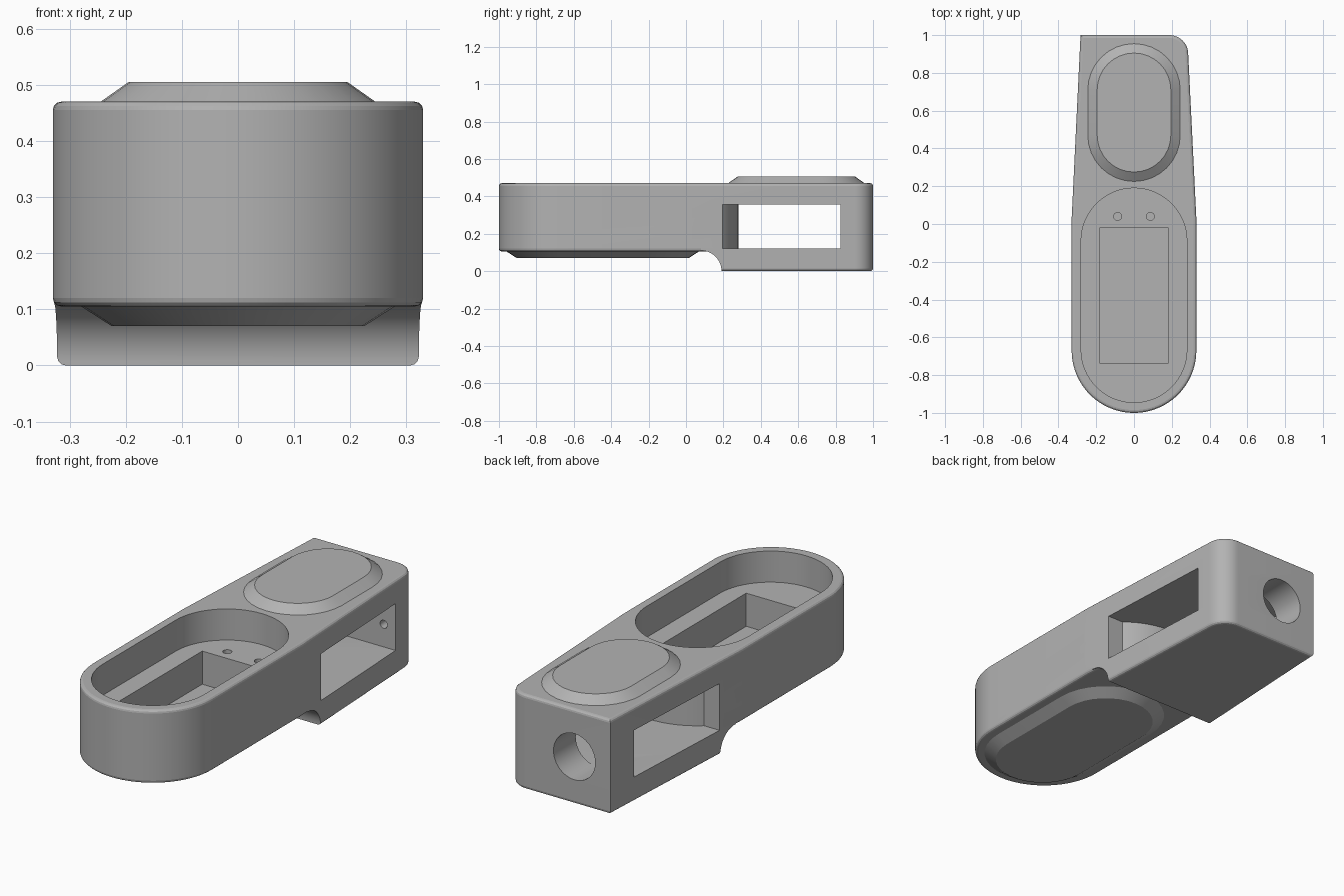
import bpy, bmesh, math
from math import sin, cos, pi
from mathutils import Vector

cube = bpy.data.objects.get("Cube")
if cube:
    bpy.data.objects.remove(cube, do_unlink=True)

grey = bpy.data.materials.new("plain grey")
grey.use_nodes = True
grey.diffuse_color = (0.45, 0.45, 0.45, 1)
grey.node_tree.nodes["Principled BSDF"].inputs["Base Color"].default_value = (0.45, 0.45, 0.45, 1)


def finish(name, bm):
    bmesh.ops.recalc_face_normals(bm, faces=bm.faces)
    mesh = bpy.data.meshes.new(name)
    bm.to_mesh(mesh)
    bm.free()
    mesh.materials.append(grey)
    ob = bpy.data.objects.new(name, mesh)
    bpy.context.collection.objects.link(ob)
    return ob


def loft(name, loops):
    """Closed solid through matching loops of 3D points."""
    bm = bmesh.new()
    rings = [[bm.verts.new(p) for p in loop] for loop in loops]
    n = len(rings[0])
    for a, b in zip(rings, rings[1:]):
        for i in range(n):
            j = (i + 1) % n
            bm.faces.new((a[i], a[j], b[j], b[i]))
    bm.faces.new(rings[0][::-1])
    bm.faces.new(rings[-1])
    return finish(name, bm)


def at_z(points, z):
    return [(x, y, z) for x, y in points]


def arc(cx, cy, r, a0, a1, n):
    return [(cx + r * cos(a0 + (a1 - a0) * i / n), cy + r * sin(a0 + (a1 - a0) * i / n))
            for i in range(n + 1)]


def stadium(r, y0, y1, n=24):
    return arc(0, y0, r, pi, 2 * pi, n) + arc(0, y1, r, 0, pi, n)


def box(name, x, y0, y1, z0, z1):
    rect = [(-x, y0), (x, y0), (x, y1), (-x, y1)]
    return loft(name, [at_z(rect, z0), at_z(rect, z1)])


def rod(name, start, end, r, n=48):
    a, b = Vector(start), Vector(end)
    bm = bmesh.new()
    bmesh.ops.create_cone(bm, cap_ends=True, segments=n, radius1=r, radius2=r, depth=(b - a).length)
    turn = (b - a).to_track_quat('Z', 'Y').to_matrix().to_4x4()
    turn.translation = (a + b) / 2
    bm.transform(turn)
    return finish(name, bm)


def combine(target, tool, operation='DIFFERENCE'):
    mod = target.modifiers.new("combine", 'BOOLEAN')
    mod.operation, mod.solver, mod.object = operation, 'EXACT', tool
    bpy.context.view_layer.objects.active = target
    bpy.ops.object.modifier_apply(modifier=mod.name)
    bpy.data.objects.remove(tool, do_unlink=True)


def outline(inset):
    """Round front, tapering sides, one rounded rear corner."""
    pts = arc(0, -0.67, 0.33 - inset, pi, 2 * pi, 48)
    pts += [(0.33 - inset, 0.03)]
    pts += arc(0.187, 0.9, 0.1 - inset, 0, pi / 2, 12)
    pts += [(-0.283 + inset, 1 - inset), (-0.33 + inset, 0.03)]
    return pts


def rounded_slab(name, z0, z1, r=0.015, steps=3):
    loops = []
    for k in range(steps + 1):
        a = pi / 2 * k / steps
        loops.append(at_z(outline(r * (1 - sin(a))), z0 + r * (1 - cos(a))))
    for k in range(steps + 1):
        a = pi / 2 * k / steps
        loops.append(at_z(outline(r * (1 - cos(a))), z1 - r * (1 - sin(a))))
    return loft(name, loops)


# Main arm and the deeper rear block with its curved step underneath
body = rounded_slab("arm_body", 0.105, 0.47)
block = rounded_slab("rear_block", 0, 0.3)
step = [(-1.1, -0.1), (0.19, -0.1)] + arc(0.08, 0, 0.11, 0, pi / 2, 16) + [(0.08, 0.4), (-1.1, 0.4)]
combine(block, loft("step_cutter", [[(x, y, z) for y, z in step] for x in (-0.5, 0.5)]))
combine(body, block, 'UNION')

# Chamfered raised pads on top and below
combine(body, loft("top_pad", [at_z(stadium(0.249, 0.47, 0.71, 16), 0.467),
                               at_z(stadium(0.195, 0.47, 0.71, 16), 0.505)]), 'UNION')
combine(body, loft("bottom_pad", [at_z(stadium(0.225, -0.68, -0.21, 16), 0.07),
                                  at_z(stadium(0.284, -0.68, -0.21, 16), 0.108)]), 'UNION')

# Stepped pocket in the front half
pocket = stadium(0.28, -0.665, -0.09, 32)
combine(body, loft("pocket_cutter", [at_z(pocket, 0.315), at_z(pocket, 0.6)]))
combine(body, box("well_cutter", 0.183, -0.735, -0.02, 0.15, 0.4))
combine(body, rod("floor_hole", (0, -0.555, 0), (0, -0.555, 0.25), 0.157, 64))
for x in (-0.087, 0.087):
    for y in (-0.795, 0.04):
        combine(body, rod("screw_hole", (x, y, 0.2), (x, y, 0.4), 0.021, 24))

# Side window with a bulging front wall
window = box("window_cutter", 0.6, 0.195, 0.825, 0.122, 0.355)
combine(window, rod("window_bulge", (0, -0.09, 0), (0, -0.09, 0.5), 0.37, 96))
combine(body, window)

# Slanted cable grooves on both sides
for s in (-1, 1):
    combine(body, rod("cable_groove", (s * 0.40, -0.15, 0.242), (s * 0.25, 0.32, 0.242), 0.044))

# Rear cable hole and small screw hole in the back wall
combine(body, rod("rear_hole", (-0.085, 0.75, 0.235), (-0.085, 1.1, 0.235), 0.115))
combine(body, rod("back_screw", (0.225, 0.8, 0.235), (0.225, 0.95, 0.235), 0.02, 24))

bpy.ops.object.select_all(action='DESELECT')
body.select_set(True)
bpy.context.view_layer.objects.active = body
bpy.ops.object.shade_smooth_by_angle(angle=math.radians(12))
